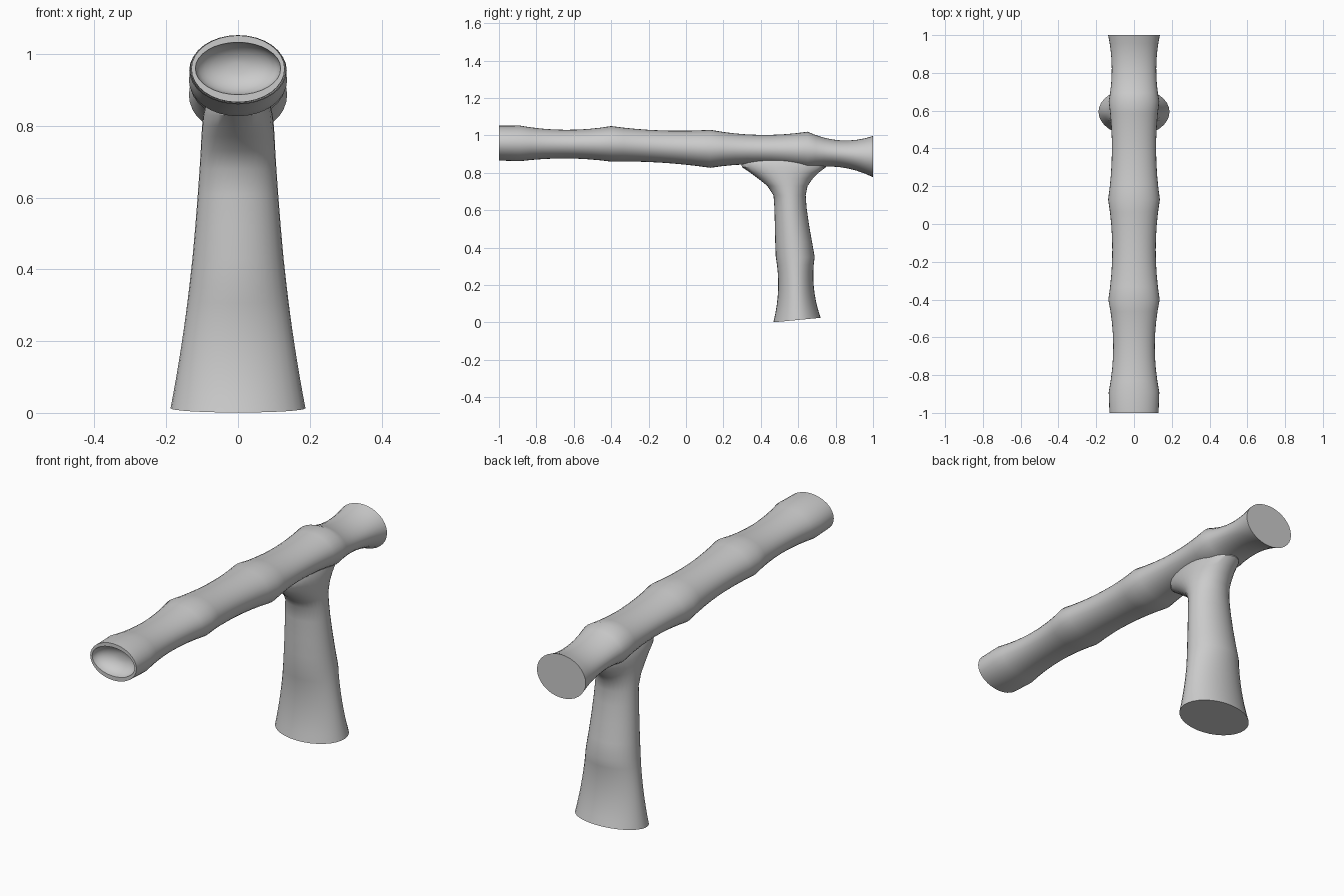
import bpy, bmesh, math

if "Cube" in bpy.data.objects:
    bpy.data.objects.remove(bpy.data.objects["Cube"])

SIDES = 32


def segment(a, b, c, steps=8):
    """Parabolic sections through node a, waist b and node c (skips the first)."""
    out = []
    for i in range(1, steps + 1):
        t = a[0] + (c[0] - a[0]) * i / steps
        wa = (t - b[0]) * (t - c[0]) / ((a[0] - b[0]) * (a[0] - c[0]))
        wb = (t - a[0]) * (t - c[0]) / ((b[0] - a[0]) * (b[0] - c[0]))
        wc = (t - a[0]) * (t - b[0]) / ((c[0] - a[0]) * (c[0] - b[0]))
        out.append([wa * p + wb * q + wc * r for p, q, r in zip(a, b, c)])
    return out


def loft(name, rings):
    bm = bmesh.new()
    loops = [[bm.verts.new(p) for p in ring] for ring in rings]
    for a, b in zip(loops, loops[1:]):
        for i in range(SIDES):
            j = (i + 1) % SIDES
            bm.faces.new((a[i], a[j], b[j], b[i]))
    bm.faces.new(loops[0])
    bm.faces.new(loops[-1])
    bmesh.ops.recalc_face_normals(bm, faces=bm.faces)
    mesh = bpy.data.meshes.new(name)
    bm.to_mesh(mesh)
    bm.free()
    obj = bpy.data.objects.new(name, mesh)
    bpy.context.collection.objects.link(obj)
    bpy.ops.object.select_all(action='DESELECT')
    obj.select_set(True)
    bpy.context.view_layer.objects.active = obj
    bpy.ops.object.shade_smooth_by_angle(angle=math.radians(32))
    return obj


ANGLES = [2 * math.pi * i / SIDES for i in range(SIDES)]


def tube_ring(y, low, high, half):
    c, r = (low + high) / 2, (high - low) / 2
    return [(half * math.cos(a), y, c + r * math.sin(a)) for a in ANGLES]


def leg_ring(z, y0, y1, half, tilt=0):
    c, r = (y0 + y1) / 2, (y1 - y0) / 2
    return [(half * math.cos(a), c + r * math.sin(a), z + tilt * math.sin(a))
            for a in ANGLES]


# Bamboo-like tube: y, bottom z, top z, half width at nodes and waists
nodes = [(-0.89, .862, 1.053, .134), (-0.64, .877, 1.03, .110),
         (-0.40, .860, 1.05, .136), (-0.14, .855, 1.027, .115),
         (0.13, .827, 1.03, .137), (0.39, .846, 1.003, .117),
         (0.65, .820, 1.02, .134), (0.84, .828, .973, .118),
         (1.0, .777, .997, .137)]
sections = [(-1, .866, 1.052, .130), nodes[0]]
for i in range(0, 8, 2):
    sections += segment(*nodes[i:i + 3])

# Dished front end, from the bowl bottom out to the rim
bowl = []
for k in range(1, 8):
    f = math.sin(k / 7 * math.pi / 2)
    y = -1 + 0.07 * math.cos(k / 7 * math.pi / 2)
    bowl.append((y, .96 - .073 * f, .96 + .073 * f, .119 * f))
loft("tube", [tube_ring(*s) for s in bowl + sections])

# Flared handle: z, front y, back y, half width, slight tilt at the foot
lower = segment((.35, .48, .688, .136), (.2, .493, .682, .156),
                (.013, .467, .72, .188))
upper = [(.35, .48, .688, .136), (.43, .477, .674, .127), (.52, .475, .658, .119),
         (.61, .473, .645, .112), (.68, .468, .640, .107), (.73, .435, .650, .104),
         (.77, .385, .678, .102), (.80, .345, .708, .100), (.83, .300, .748, .097),
         (.86, .290, .750, .090), (.89, .310, .740, .075)]
rings = [leg_ring(*s, tilt=.012 * ((.35 - s[0]) / .337)) for s in reversed(lower)]
loft("handle", rings + [leg_ring(*s) for s in upper])
